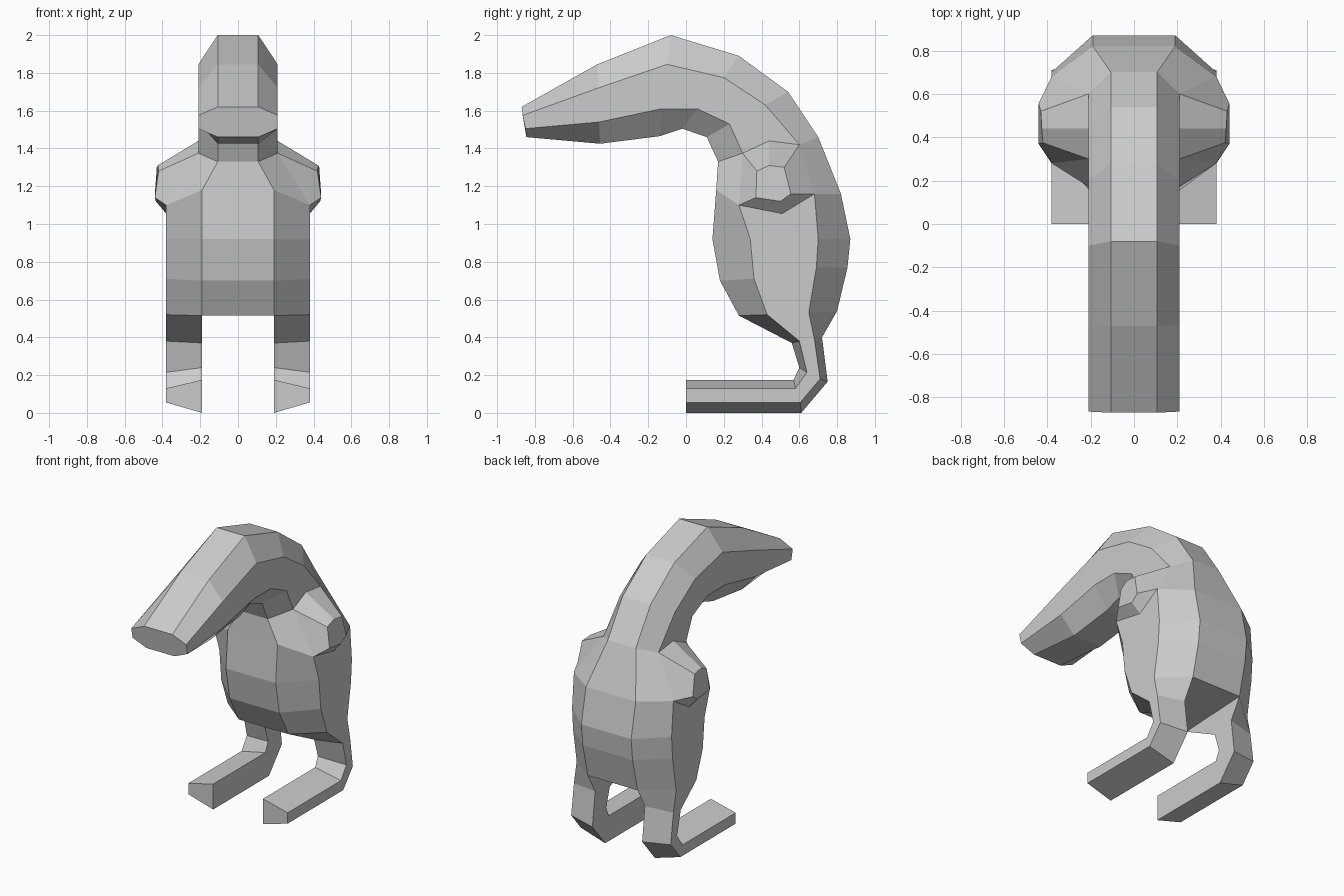
import bpy, bmesh

if "Cube" in bpy.data.objects:
    bpy.data.objects.remove(bpy.data.objects["Cube"])

grey = bpy.data.materials.new("plain grey")
grey.diffuse_color = (0.6, 0.6, 0.6, 1)
grey.use_nodes = True
grey.node_tree.nodes["Principled BSDF"].inputs["Base Color"].default_value = grey.diffuse_color


def loft(name, rings, cap_start=False, cap_end=False, skip=(), extra=None, mirror=False):
    """Skin closed rings of points; skip holds (ring, side) faces left open."""
    bm = bmesh.new()
    vs = [[bm.verts.new(p) for p in ring] for ring in rings]
    n = len(rings[0])
    for i in range(len(vs) - 1):
        for j in range(n):
            if (i, j) not in skip:
                k = (j + 1) % n
                bm.faces.new((vs[i][j], vs[i][k], vs[i + 1][k], vs[i + 1][j]))
    if cap_start:
        bm.faces.new(vs[0])
    if cap_end:
        bm.faces.new(vs[-1])
    if extra:
        bm.faces.new([vs[-1][j] for j in extra])
    bmesh.ops.recalc_face_normals(bm, faces=bm.faces[:])
    mesh = bpy.data.meshes.new(name)
    bm.to_mesh(mesh)
    bm.free()
    mesh.materials.append(grey)
    ob = bpy.data.objects.new(name, mesh)
    bpy.context.collection.objects.link(ob)
    if mirror:
        ob.modifiers.new("mirror", 'MIRROR').use_axis[0] = True
    return ob


def octagon(inner, outer, pts):
    """Symmetric eight-sided ring from four (y, z) points, back to front."""
    right = [(x, y, z) for x, (y, z) in zip((inner, outer, outer, inner), pts)]
    return right + [(-x, y, z) for x, y, z in reversed(right)]


# Head and neck sections, from the beak tip to the neck base
neck = [
    [(-0.87, 1.62), (-0.865, 1.575), (-0.85, 1.505), (-0.845, 1.46)],
    [(-0.47, 1.845), (-0.465, 1.72), (-0.46, 1.54), (-0.455, 1.425)],
    [(-0.08, 2.0), (-0.10, 1.845), (-0.13, 1.61), (-0.14, 1.465)],
    [(0.28, 1.89), (0.20, 1.775), (0.06, 1.61), (-0.02, 1.505)],
    [(0.54, 1.70), (0.42, 1.63), (0.23, 1.53), (0.11, 1.46)],
    [(0.70, 1.46), (0.60, 1.42), (0.30, 1.375), (0.17, 1.33)],
]
# Torso sections, from the shoulders to the hips
torso = [
    [(0.82, 1.16), (0.68, 1.16), (0.28, 1.10), (0.16, 1.18)],
    [(0.87, 0.92), (0.70, 0.92), (0.34, 0.92), (0.14, 0.92)],
    [(0.855, 0.77), (0.69, 0.77), (0.36, 0.71), (0.18, 0.70)],
    [(0.80, 0.54), (0.65, 0.53), (0.43, 0.52), (0.28, 0.515)],
]
rings = [octagon(0.107, 0.21, p) for p in neck] + [octagon(0.19, 0.38, p) for p in torso]
# Sides under the wings stay open; the belly is closed between the legs
loft("body", rings, cap_start=True, skip={(5, 1), (5, 5)}, extra=(0, 3, 4, 7))

# Legs and feet: hip, knee, ankle, heel, toe
leg = [
    torso[-1],
    [(0.72, 0.40), (0.68, 0.39), (0.60, 0.38), (0.56, 0.37)],
    [(0.75, 0.165), (0.71, 0.18), (0.64, 0.215), (0.60, 0.24)],
    [(0.61, 0.0), (0.605, 0.055), (0.58, 0.13), (0.57, 0.175)],
    [(0.0, 0.0), (0.0, 0.055), (0.0, 0.13), (0.0, 0.175)],
]
loft("legs", [[(x, y, z) for x, (y, z) in zip((0.19, 0.38, 0.38, 0.19), p)] for p in leg],
     cap_end=True, mirror=True)

# Stub wings: six-sided root narrowing to a blunt tip
wing_root = [(0.21, 0.30, 1.375), (0.21, 0.44, 1.44), (0.21, 0.60, 1.42),
             (0.38, 0.68, 1.16), (0.38, 0.51, 1.055), (0.38, 0.28, 1.10)]
wing_tip = [(0.42, 0.375, 1.28), (0.425, 0.44, 1.31), (0.43, 0.52, 1.30),
            (0.44, 0.555, 1.16), (0.435, 0.50, 1.12), (0.44, 0.37, 1.14)]
loft("wings", [wing_root, wing_tip], cap_end=True, mirror=True)
